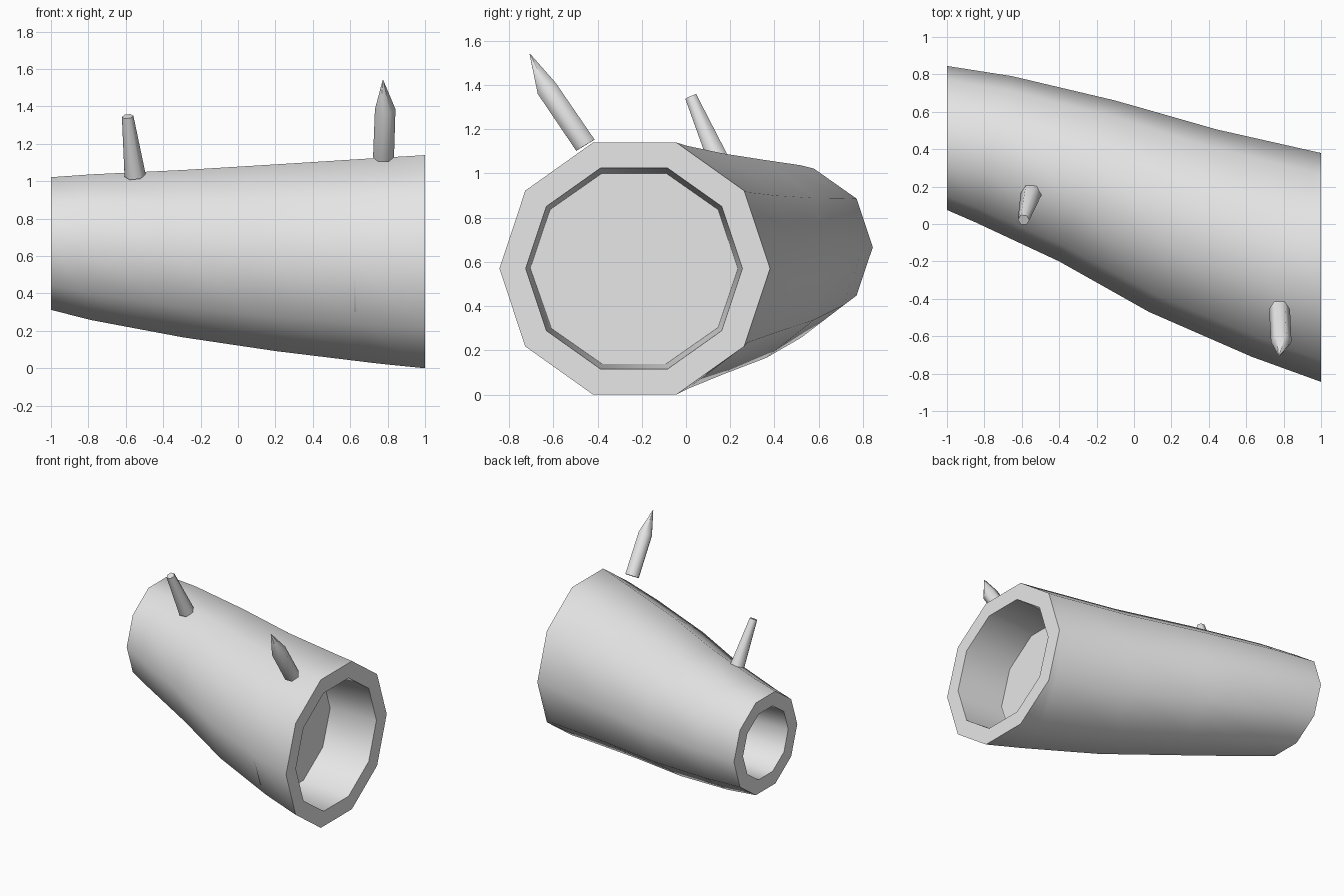
import bpy, bmesh, math
from mathutils import Vector

cube = bpy.data.objects.get("Cube")
if cube:
    bpy.data.objects.remove(cube, do_unlink=True)

grey = bpy.data.materials.new("pale grey")
grey.use_nodes = True
grey.diffuse_color = (0.8, 0.8, 0.8, 1)
grey.node_tree.nodes["Principled BSDF"].inputs["Base Color"].default_value = (0.8, 0.8, 0.8, 1)


def loft(name, rings, angle):
    """Skin a list of equal point rings and close both ends."""
    bm = bmesh.new()
    loops = [[bm.verts.new(p) for p in ring] for ring in rings]
    n = len(loops[0])
    for a, b in zip(loops, loops[1:]):
        for i in range(n):
            j = (i + 1) % n
            bm.faces.new((a[i], a[j], b[j], b[i]))
    bm.faces.new(loops[0])
    bm.faces.new(loops[-1])
    bmesh.ops.recalc_face_normals(bm, faces=bm.faces)
    mesh = bpy.data.meshes.new(name)
    bm.to_mesh(mesh)
    bm.free()
    mesh.materials.append(grey)
    obj = bpy.data.objects.new(name, mesh)
    bpy.context.collection.objects.link(obj)
    bpy.ops.object.select_all(action='DESELECT')
    obj.select_set(True)
    bpy.context.view_layer.objects.active = obj
    bpy.ops.object.shade_smooth_by_angle(angle=math.radians(angle))
    return obj


SIDES = 10


def log_ring(x, tilt, y, z, ry, rz):
    """Ten-sided ring across the log, leaning along x by tilt."""
    turns = [math.tau * i / SIDES for i in range(SIDES)]
    return [Vector((x + tilt * math.cos(t), y + ry * math.cos(t), z + rz * math.sin(t)))
            for t in turns]


# Hollow log: small recess, outer skin, large recess
loft("hollow_log", [
    log_ring(-0.55, 0, 0.46, 0.67, 0.26, 0.25),
    log_ring(-1.0, 0, 0.46, 0.67, 0.275, 0.265),
    log_ring(-1.0, 0, 0.46, 0.667, 0.385, 0.373),
    log_ring(-0.75, 0.10, 0.40, 0.647, 0.39, 0.41),
    log_ring(-0.25, 0.15, 0.23, 0.613, 0.43, 0.47),
    log_ring(0.26, 0.18, 0.018, 0.591, 0.488, 0.525),
    log_ring(0.805, 0.175, -0.163, 0.575, 0.547, 0.578),
    log_ring(1.0, 0, -0.232, 0.57, 0.612, 0.599),
    log_ring(1.0, 0, -0.235, 0.57, 0.49, 0.478),
    log_ring(0.62, 0, -0.235, 0.57, 0.47, 0.453),
], 40)


def twig(name, points, radii, sides=6):
    """Tapered branch stub along a path of centre points."""
    points = [Vector(p) for p in points]
    axis = (points[-1] - points[0]).normalized()
    u = axis.cross(Vector((1, 0, 0))).normalized()
    v = axis.cross(u)
    rings = []
    for p, r in zip(points, radii):
        turns = [math.tau * (i + 0.5) / sides for i in range(sides)]
        rings.append([p + r * (u * math.cos(t) + v * math.sin(t)) for t in turns])
    return loft(name, rings, 62)


# Branch stubs on the upper side
twig("pointed_branch",
     [(0.778, -0.455, 1.128), (0.787, -0.63, 1.385), (0.775, -0.706, 1.54)],
     (0.056, 0.055, 0.002))
twig("blunt_branch", [(-0.55, 0.16, 1.03), (-0.59, 0.022, 1.347)], (0.057, 0.031))
